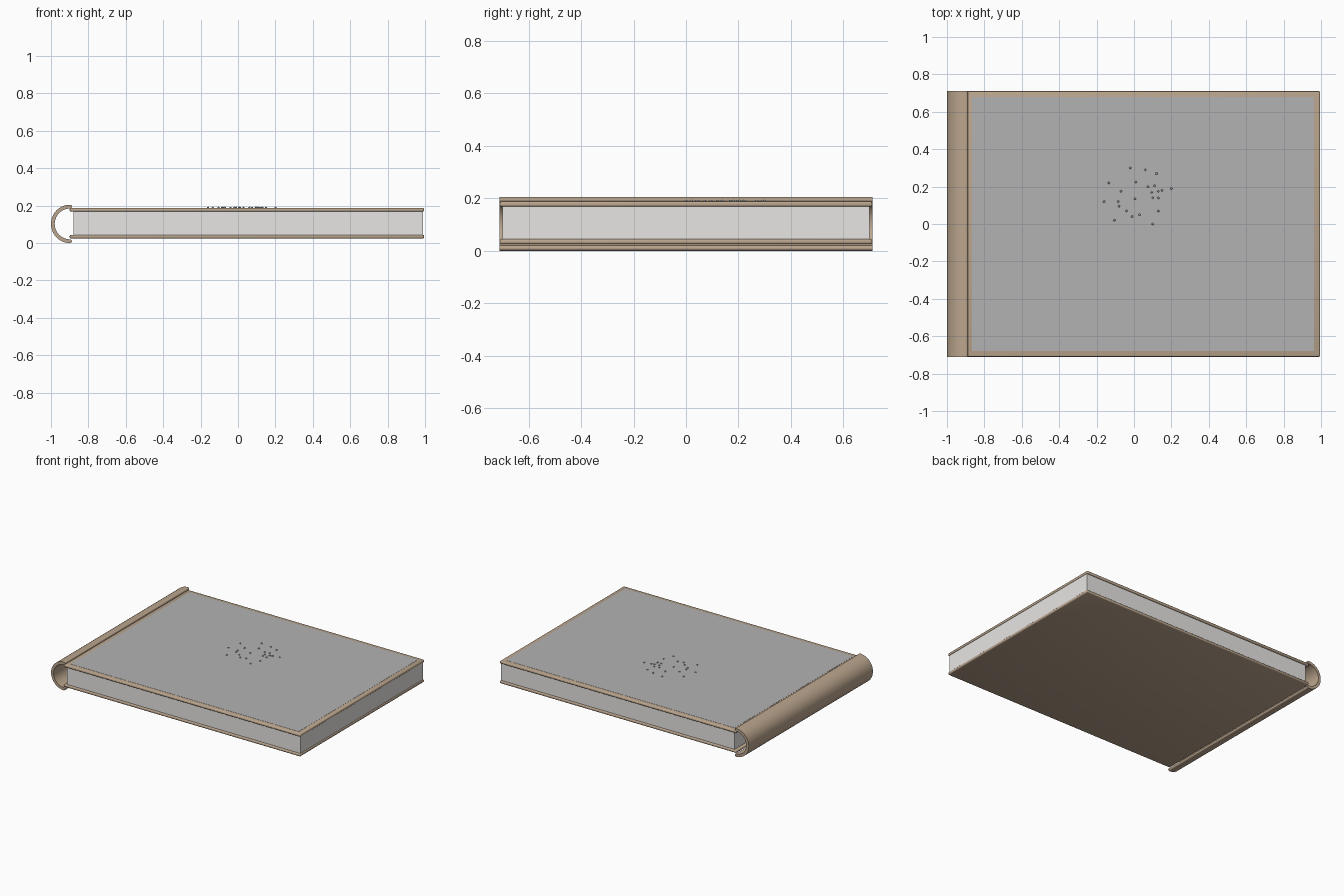
import bpy, bmesh, math

if "Cube" in bpy.data.objects:
    bpy.data.objects.remove(bpy.data.objects["Cube"])


def material(name, rgb):
    m = bpy.data.materials.new(name)
    m.diffuse_color = (*rgb, 1)
    m.use_nodes = True
    m.node_tree.nodes["Principled BSDF"].inputs["Base Color"].default_value = m.diffuse_color
    return m


leather = material("leather", (0.50, 0.38, 0.27))
paper = material("paper", (0.80, 0.79, 0.77))
panel_grey = material("panel_grey", (0.45, 0.45, 0.45))


def finish(name, bm, mat, smooth=True):
    bmesh.ops.recalc_face_normals(bm, faces=bm.faces[:])
    me = bpy.data.meshes.new(name)
    bm.to_mesh(me)
    bm.free()
    ob = bpy.data.objects.new(name, me)
    bpy.context.collection.objects.link(ob)
    me.materials.append(mat)
    if smooth:
        bpy.ops.object.select_all(action='DESELECT')
        bpy.context.view_layer.objects.active = ob
        ob.select_set(True)
        bpy.ops.object.shade_smooth_by_angle(angle=math.radians(35))
    return ob


def box(name, lo, hi, mat, bevel=0):
    bm = bmesh.new()
    bmesh.ops.create_cube(bm, size=1)
    for v in bm.verts:
        v.co = [(a + b) / 2 + c * (b - a) for a, b, c in zip(lo, hi, v.co)]
    if bevel:
        bmesh.ops.bevel(bm, geom=bm.edges[:], offset=bevel, segments=3,
                        profile=0.5, affect='EDGES')
    return finish(name, bm, mat, bool(bevel))


# Two boards with rounded edges, and the page block between them
for name, z in (("back_cover", 0.025), ("front_cover", 0.168)):
    box(name, (-0.9, -0.71, z), (0.995, 0.71, z + 0.0195), leather, 0.007)
box("page_block", (-0.88, -0.70, 0.04), (0.99, 0.70, 0.172), paper)

# Thin inset panel on the front cover
box("cover_panel", (-0.865, -0.68, 0.183), (0.963, 0.68, 0.1885), panel_grey)

# Half-round hollow spine with rounded lips, extruded along y
cx, cz, r, t, n = -0.8975, 0.1025, 0.0925, 0.01, 28
profile = []
for i in range(n + 1):
    a = math.pi / 2 + math.pi * i / n
    profile.append((cx + (r + t) * math.cos(a), cz + (r + t) * math.sin(a)))
for i in range(1, 6):
    a = -math.pi / 2 + math.pi * i / 6
    profile.append((cx + t * math.cos(a), cz - r + t * math.sin(a)))
for i in range(n + 1):
    a = 1.5 * math.pi - math.pi * i / n
    profile.append((cx + (r - t) * math.cos(a), cz + (r - t) * math.sin(a)))
for i in range(1, 6):
    a = -math.pi / 2 + math.pi * i / 6
    profile.append((cx + t * math.cos(a), cz + r + t * math.sin(a)))
bm = bmesh.new()
rings = [[bm.verts.new((x, y, z)) for x, z in profile] for y in (-0.71, 0.71)]
count = len(profile)
for i in range(count):
    j = (i + 1) % count
    bm.faces.new((rings[0][i], rings[0][j], rings[1][j], rings[1][i]))
for i in range(n):  # end caps as strips across the wall
    k = n + 5 + n + 1 - i
    for ring in rings:
        bm.faces.new((ring[i], ring[i + 1], ring[k - 1], ring[k]))
for ring in rings:  # rounded lip ends
    bm.faces.new(ring[n:n + 7])
    bm.faces.new(ring[2 * n + 6:] + [ring[0]])
finish("spine", bm, leather)

# Scattered tiny studs on the cover
studs = [(-.02, .30), (.06, .29), (.12, .27), (.01, .225), (-.135, .22), (.075, .2),
         (-.07, .175), (-.16, .12), (-.085, .12), (-.08, .095), (-.105, .02),
         (.005, .135), (-.04, .07), (-.01, .04), (.03, .05), (.1, .0), (.13, .07),
         (.13, .14), (.1, .14), (.095, .17), (.11, .205), (.13, .175), (.15, .18),
         (.2, .19)]
bm = bmesh.new()
for x, y in studs:
    made = bmesh.ops.create_uvsphere(bm, u_segments=8, v_segments=6, radius=0.006)
    bmesh.ops.translate(bm, verts=made["verts"], vec=(x, y, 0.1885))
finish("cover_studs", bm, panel_grey)
